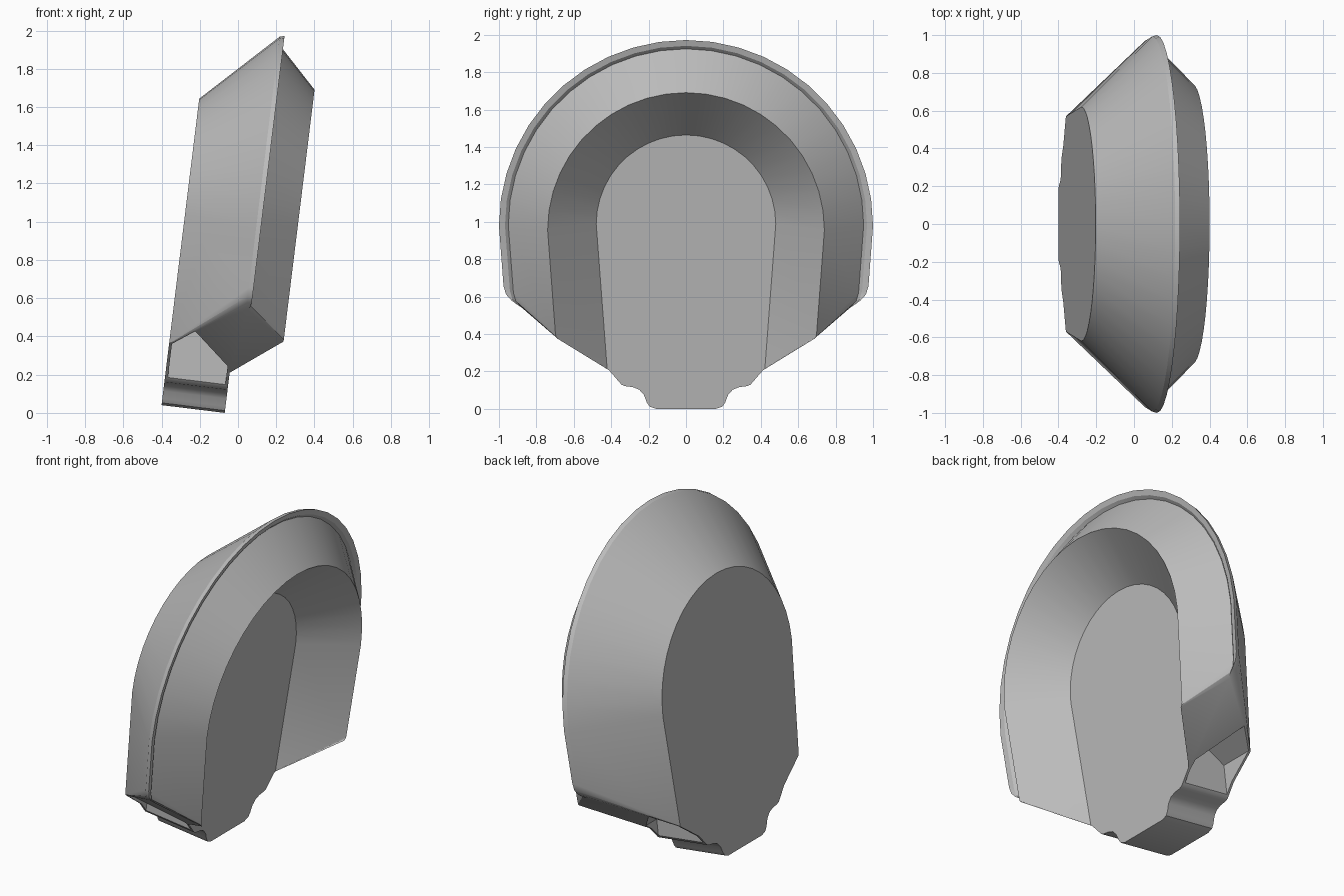
import bpy, bmesh, math
from mathutils import Matrix, Vector

cube = bpy.data.objects.get("Cube")
if cube:
    bpy.data.objects.remove(cube, do_unlink=True)

TILT = math.atan(0.123)
CENTRE = 0.995      # height of the arch centre
TAPER = 0.075       # inward lean of the sides below the centre
SLOPE, BASE = 0.738, -0.097   # slanted underside: height = SLOPE * y + BASE
SEGMENTS = 22

grey = bpy.data.materials.new("plain_grey")
grey.use_nodes = True
colour = (0.5, 0.5, 0.5, 1)
grey.diffuse_color = colour
grey.node_tree.nodes["Principled BSDF"].inputs["Base Color"].default_value = colour


def make_object(name, bm):
    bmesh.ops.recalc_face_normals(bm, faces=bm.faces)
    mesh = bpy.data.meshes.new(name)
    bm.to_mesh(mesh)
    bm.free()
    obj = bpy.data.objects.new(name, mesh)
    bpy.context.collection.objects.link(obj)
    mesh.materials.append(grey)
    return obj


def ring_points(radius, fillet):
    """Open horseshoe from one lower corner, over the top, to the other."""
    y = (radius - TAPER * (CENTRE - BASE)) / (1 - TAPER * SLOPE)
    corner = Vector((y, SLOPE * y + BASE))
    up = corner + Vector((TAPER, 1)).normalized() * fillet
    inward = corner - Vector((1, SLOPE)).normalized() * fillet
    middle = (up + inward) / 4 + corner / 2
    side = [inward, middle, up]
    arch = [Vector((radius * math.cos(a), CENTRE + radius * math.sin(a)))
            for a in (math.pi * i / SEGMENTS for i in range(SEGMENTS + 1))]
    return side + arch + [Vector((-p.x, p.y)) for p in reversed(side)]


# Shell rings: depth, radius, corner fillet (back, lip, rim, recess floor)
RINGS = [(-0.403, 0.62, 0.004), (-0.025, 0.993, 0.05), (0, 1, 0.05),
         (-0.005, 0.968, 0.05), (-0.02, 0.95, 0.05), (0.19, 0.74, 0.015),
         (-0.07, 0.48, 0.004)]
# Half outline of the foot tab
TAB = [(0.41, 0.2056), (0.345, 0.13), (0.325, 0.122), (0.285, 0.117),
       (0.25, 0.103), (0.225, 0.075), (0.21, 0.035), (0.195, 0.012), (0.16, 0)]

bm = bmesh.new()
rings = [[bm.verts.new((u, p.x, p.y)) for p in ring_points(r, f)]
         for u, r, f in RINGS]
for a, b in zip(rings, rings[1:]):
    for i in range(len(a) - 1):
        bm.faces.new((a[i], a[i + 1], b[i + 1], b[i]))

# Foot tab between the back and the recess floor
outline = TAB + [(-y, w) for y, w in reversed(TAB)]
back, floor = [[bm.verts.new((u, y, w)) for y, w in outline]
               for u in (RINGS[0][0], RINGS[-1][0])]
for i in range(len(outline) - 1):
    bm.faces.new((back[i], back[i + 1], floor[i + 1], floor[i]))

# Flat back, recess floor and the two slanted undersides
bm.faces.new(rings[0] + back[::-1])
bm.faces.new(rings[-1] + floor[::-1])
for end in (0, -1):
    bm.faces.new([ring[end] for ring in rings] + [floor[end], back[end]])
shell = make_object("padded_shell", bm)

# Pockets in the underside, one on each side of the tab
POCKET = [(-0.388, 0.12), (-0.388, 0.325), (-0.275, 0.405),
          (-0.085, 0.245), (-0.085, 0.12)]
bm = bmesh.new()
for side in (1, -1):
    inner, outer = [[bm.verts.new((u, side * y, w)) for u, w in POCKET]
                    for y in (0.36, 1.1)]
    bm.faces.new(inner)
    bm.faces.new(outer[::-1])
    for i in range(len(POCKET)):
        j = (i + 1) % len(POCKET)
        bm.faces.new((inner[i], inner[j], outer[j], outer[i]))
cutter = make_object("pocket_cutter", bm)
cutter.hide_render = True

bpy.context.view_layer.objects.active = shell
shell.select_set(True)
cut = shell.modifiers.new("pockets", 'BOOLEAN')
cut.operation = 'DIFFERENCE'
cut.solver = 'EXACT'
cut.object = cutter
bpy.ops.object.modifier_apply(modifier=cut.name)
bpy.data.objects.remove(cutter, do_unlink=True)

# Lean the whole part and stand it on the ground
shell.data.transform(Matrix.Rotation(TILT, 4, 'Y'))
lowest = min(v.co.z for v in shell.data.vertices)
shell.data.transform(Matrix.Translation((0, 0, -lowest)))
bpy.ops.object.shade_smooth_by_angle(angle=math.radians(28))
